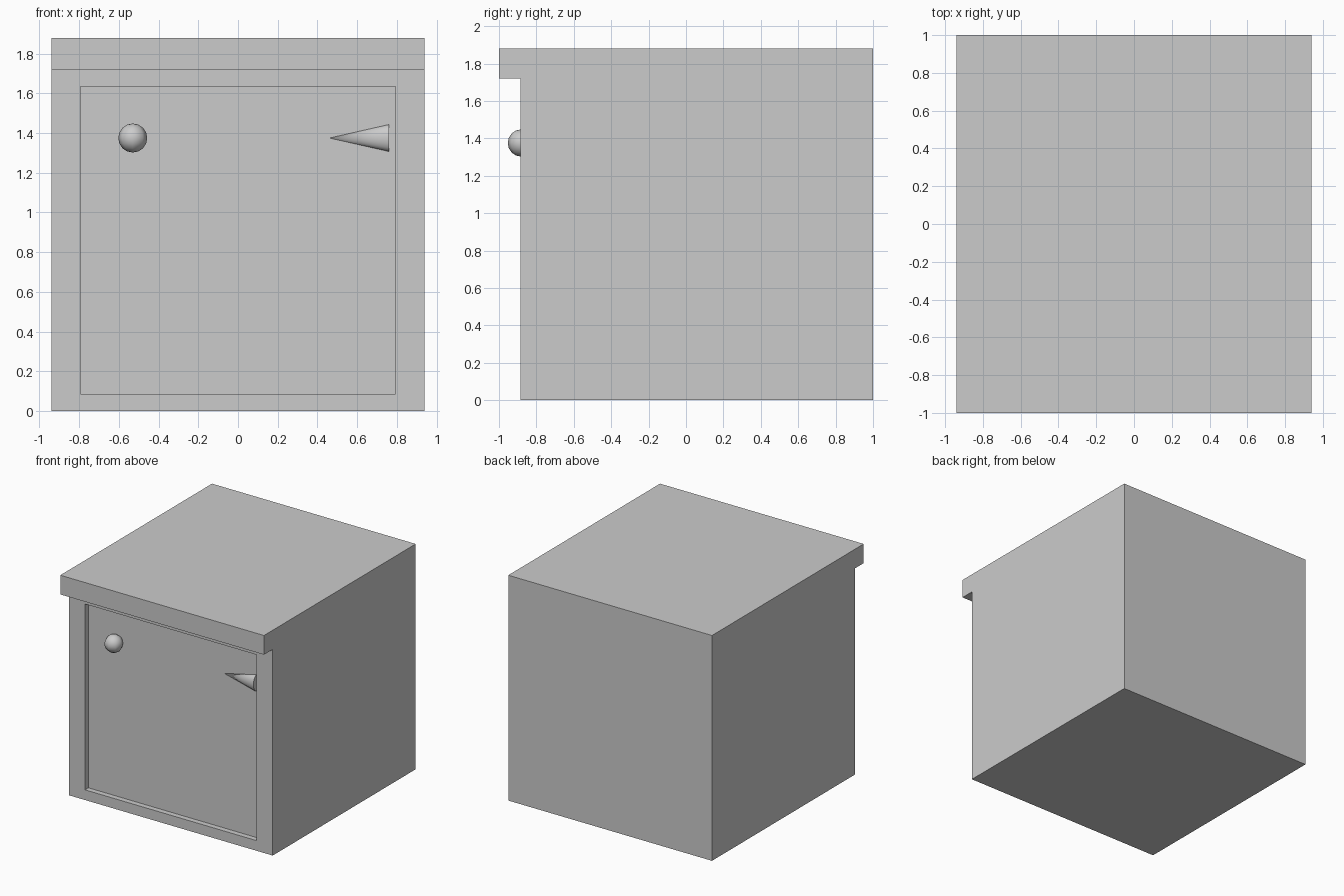
import bpy, bmesh
from math import pi

if "Cube" in bpy.data.objects:
    bpy.data.objects.remove(bpy.data.objects["Cube"])

HALF_W = 0.94
FRONT = -0.885
PANEL_DEPTH = 0.045
PANEL_Y = FRONT + PANEL_DEPTH
DETAIL_Z = 1.375

# Cabinet body: side profile (y, z) with the overhanging top, swept across x
profile = [(1, 0), (1, 1.88), (-1, 1.88), (-1, 1.72), (FRONT, 1.72), (FRONT, 0)]
bm = bmesh.new()
cap = bm.faces.new([bm.verts.new((-HALF_W, y, z)) for y, z in profile])
swept = bmesh.ops.extrude_face_region(bm, geom=[cap], use_keep_orig=True)["geom"]
bmesh.ops.translate(bm, vec=(2 * HALF_W, 0, 0),
                    verts=[g for g in swept if isinstance(g, bmesh.types.BMVert)])
bmesh.ops.recalc_face_normals(bm, faces=bm.faces[:])

# Recessed door panel in the front face
front = next(f for f in bm.faces if all(abs(v.co.y - FRONT) < 1e-4 for v in f.verts))
bmesh.ops.inset_individual(bm, faces=[front], thickness=0.12)
bmesh.ops.scale(bm, vec=(0.76 / 0.82, 1, 1), verts=front.verts[:])
panel = bmesh.ops.extrude_discrete_faces(bm, faces=[front])["faces"][0]
bmesh.ops.translate(bm, vec=(0, PANEL_DEPTH, 0), verts=panel.verts[:])
bmesh.ops.recalc_face_normals(bm, faces=bm.faces[:])

mesh = bpy.data.meshes.new("cabinet_body")
bm.to_mesh(mesh)
bm.free()
bpy.context.collection.objects.link(bpy.data.objects.new("cabinet_body", mesh))

# Round knob, low-poly with smooth shading
bpy.ops.mesh.primitive_uv_sphere_add(segments=8, ring_count=8, radius=0.073,
                                     location=(-0.53, -0.88, DETAIL_Z))
bpy.context.object.name = "knob"
bpy.ops.object.shade_smooth()

# Pointed latch lying on the panel, tip towards the knob, slightly flattened
bpy.ops.mesh.primitive_cone_add(vertices=16, radius1=0.068, radius2=0, depth=0.3,
                                location=(0.61, PANEL_Y, DETAIL_Z),
                                rotation=(0, -pi / 2, 0))
latch = bpy.context.object
latch.name = "pointed_latch"
latch.scale = (1, 0.62, 1)
bpy.ops.object.shade_smooth_by_angle(angle=pi / 4)
